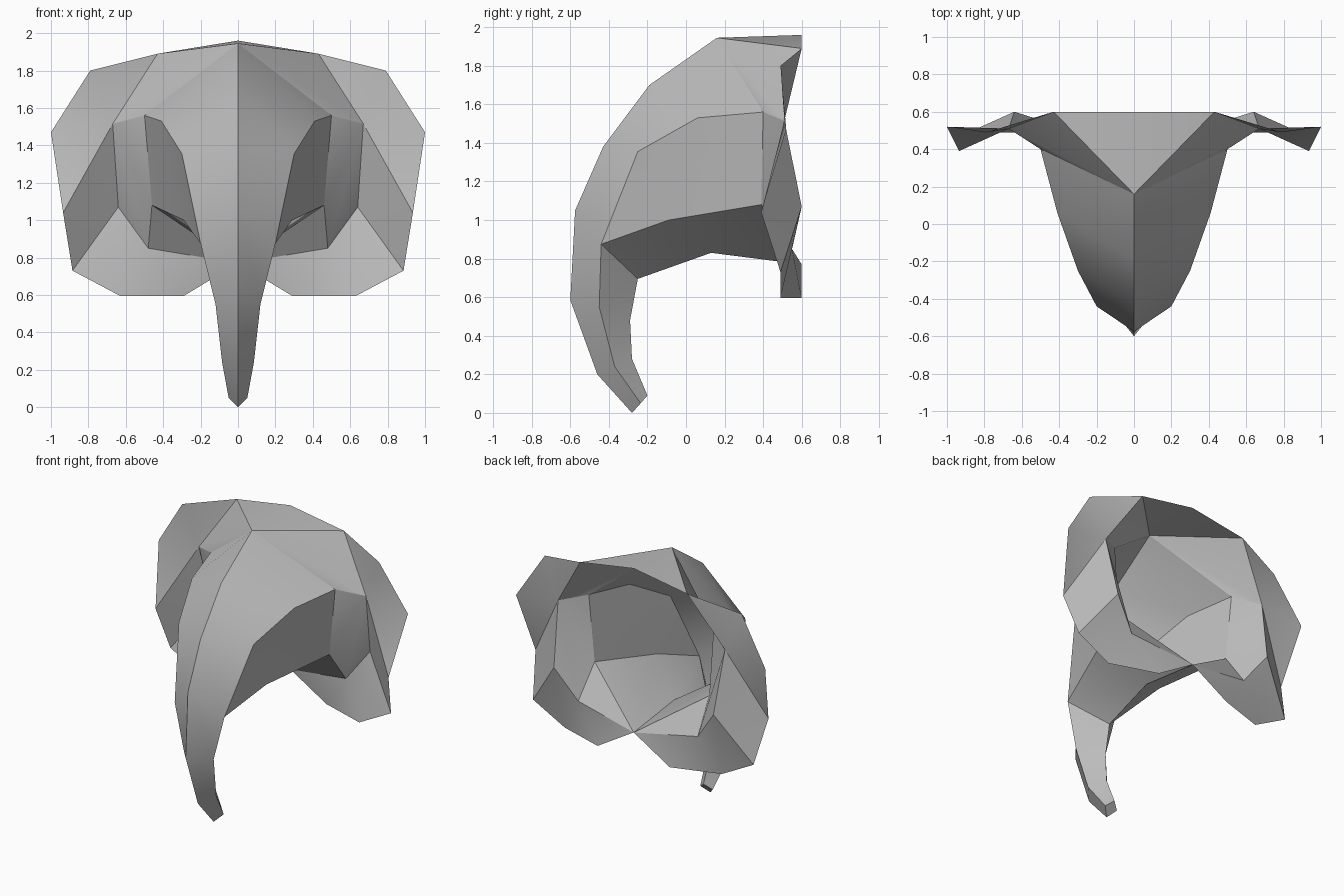
import bpy
import bmesh
import math
from mathutils import Vector

cube = bpy.data.objects.get("Cube")
if cube:
    bpy.data.objects.remove(cube, do_unlink=True)

# One flat colour for the whole mask
grey = bpy.data.materials.new("plain_grey")
grey.use_nodes = True
colour = (0.5, 0.5, 0.5, 1)
grey.diffuse_color = colour
grey.node_tree.nodes["Principled BSDF"].inputs["Base Color"].default_value = colour


def centre_line(*pairs):
    """Points on the plane of symmetry, from (y, z) pairs."""
    return [(0, y, z) for y, z in pairs]


def sheet(name, chain_a, chain_b, inside):
    """Loft two point chains, mirror across x and face away from 'inside'.
    Repeated points in a chain make triangles."""
    bm = bmesh.new()
    for side in (1, -1):
        for i in range(len(chain_a) - 1):
            ring = [chain_a[i], chain_a[i + 1], chain_b[i + 1], chain_b[i]]
            ring = list(dict.fromkeys(ring))
            bm.faces.new([bm.verts.new((side * x, y, z)) for x, y, z in ring])
    bmesh.ops.remove_doubles(bm, verts=bm.verts, dist=0.001)
    bmesh.ops.recalc_face_normals(bm, faces=bm.faces)
    bm.normal_update()
    outward = sum(f.normal.dot(f.calc_center_median() - Vector(inside)) * f.calc_area()
                  for f in bm.faces)
    if outward < 0:
        bmesh.ops.reverse_faces(bm, faces=bm.faces)
    mesh = bpy.data.meshes.new(name)
    bm.to_mesh(mesh)
    bm.free()
    mesh.materials.append(grey)
    obj = bpy.data.objects.new(name, mesh)
    bpy.context.collection.objects.link(obj)
    bpy.ops.object.select_all(action="DESELECT")
    obj.select_set(True)
    bpy.context.view_layer.objects.active = obj
    bpy.ops.object.shade_smooth_by_angle(angle=math.radians(30))


# Centre profiles: crown, front ridge, trunk back, throat
crown_back, crown = centre_line((0.6, 1.96), (0.16, 1.945))
ridge = centre_line((-0.19, 1.70), (-0.43, 1.38), (-0.575, 1.05),
                    (-0.60, 0.585), (-0.46, 0.20))
tip, = centre_line((-0.28, 0))
trunk_back = centre_line((-0.25, 0.695), (-0.29, 0.48), (-0.28, 0.28), (-0.20, 0.09))
throat, chin = centre_line((0.13, 0.83), (0.6, 0.77))

# Side landmarks
temple = (0.43, 0.6, 1.89)
ear_top = (0.67, 0.51, 1.515)
ear_fold = (0.64, 0.6, 1.07)
ear_low = (0.48, 0.55, 0.85)
jaw_corner = (0.46, 0.39, 1.08)
jaw_mid = (0.29, -0.09, 1.0)
brow = [(0.5, 0.4, 1.56), (0.41, 0.06, 1.53), (0.30, -0.25, 1.355)]
trunk_side = [(0.20, -0.44, 0.875), (0.12, -0.45, 0.55),
              (0.085, -0.37, 0.24), (0.05, -0.235, 0.05)]
trunk_root = trunk_side[0]

# Outer ear edge, from the top down to the lobe
rim_b, rim_c, rim_d, rim_e, lobe_out, lobe_in = [
    (0.79, 0.49, 1.80), (1.0, 0.52, 1.47), (0.935, 0.39, 1.04),
    (0.885, 0.49, 0.73), (0.63, 0.49, 0.595), (0.29, 0.6, 0.595)]

head_middle = (0, 0.2, 1.2)

# Flat crown on top
sheet("crown", [crown, crown_back], [crown, temple], head_middle)

# Forehead flowing into the front of the trunk
sheet("forehead_and_trunk_front",
      [crown] * 3 + ridge + [tip],
      [temple, ear_top] + brow + trunk_side,
      head_middle)

# Rear of the trunk with its closed end
sheet("trunk_rear",
      trunk_back + [trunk_back[-1]],
      trunk_side + [tip],
      (0, -0.43, 0.4))

# Sunken cheeks under the brow
sheet("cheeks",
      [trunk_root] + brow[::-1] + [ear_top, ear_fold],
      [trunk_root, jaw_mid, jaw_mid, jaw_corner, jaw_corner, ear_low],
      head_middle)

# Underside of the jaw
sheet("jaw",
      [trunk_root, jaw_mid, jaw_corner, ear_low],
      [trunk_back[0], throat, chin, chin],
      (0, 0, 2))

# Ears wrapping round to meet below the chin
sheet("ears",
      [temple, rim_b, rim_c, rim_d, rim_d, rim_e, lobe_out, lobe_out, lobe_in, chin],
      [ear_top] * 4 + [ear_fold] * 3 + [ear_low] * 3,
      (0, 3, 1))
